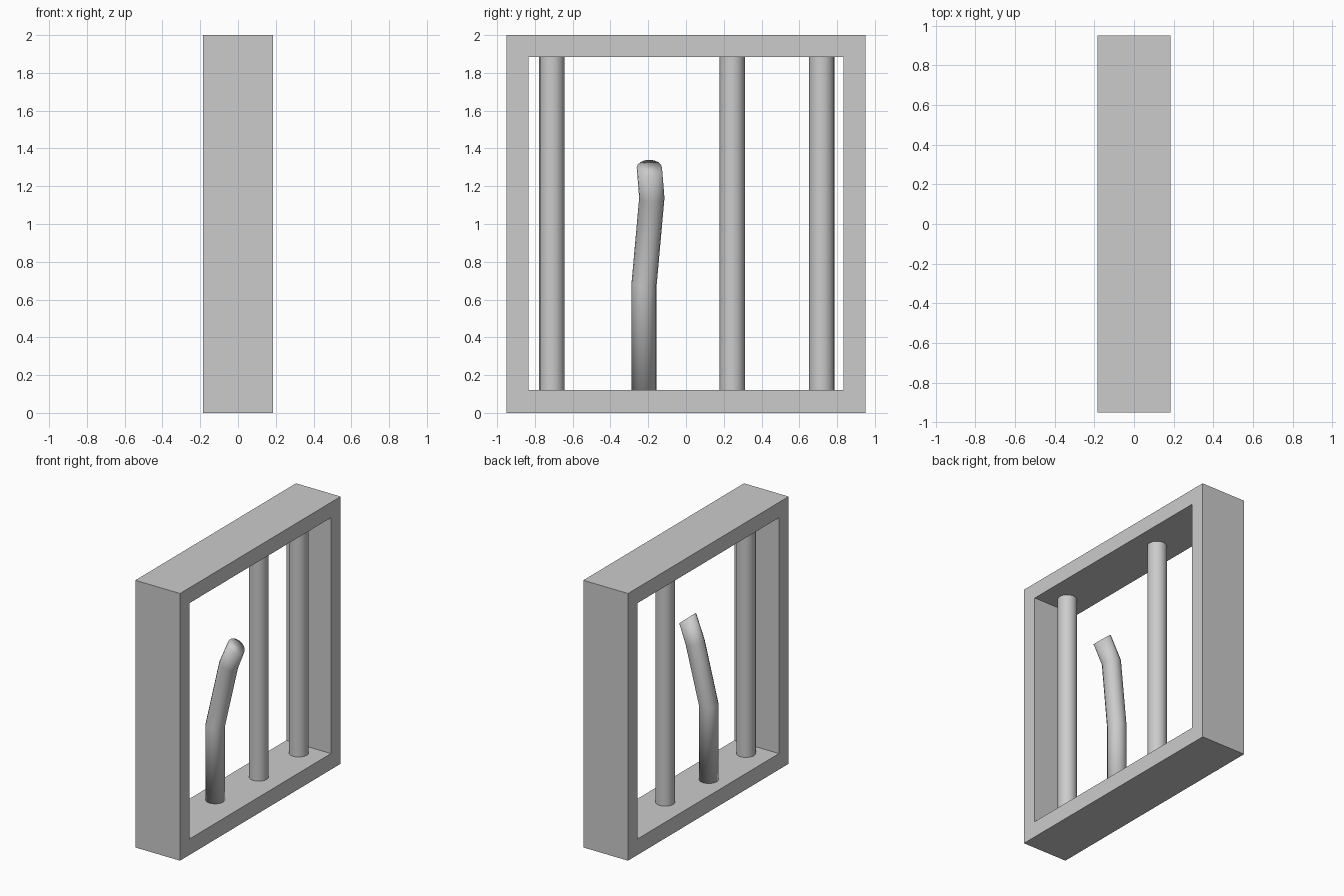
import bpy, bmesh
from math import cos, sin, pi, radians
from mathutils import Vector, Matrix

if "Cube" in bpy.data.objects:
    bpy.data.objects.remove(bpy.data.objects["Cube"])

SIDES = 16
R = 0.067
Z0, Z1 = 0.12, 1.885   # opening bottom and top


def add_object(name, bm):
    bmesh.ops.recalc_face_normals(bm, faces=bm.faces)
    me = bpy.data.meshes.new(name)
    bm.to_mesh(me)
    bm.free()
    ob = bpy.data.objects.new(name, me)
    bpy.context.collection.objects.link(ob)
    return ob


def tube(name, rings, smooth_caps=False):
    """Round bar through (centre, tilt about y in degrees) rings."""
    bm = bmesh.new()
    loops = []
    for centre, tilt in rings:
        rot = Matrix.Rotation(radians(tilt), 3, 'Y')
        loops.append([bm.verts.new(Vector(centre) + rot @ Vector(
            (R * cos(2 * pi * i / SIDES), R * sin(2 * pi * i / SIDES), 0)))
            for i in range(SIDES)])
    for a, b in zip(loops, loops[1:]):
        for i in range(SIDES):
            j = (i + 1) % SIDES
            bm.faces.new((a[i], a[j], b[j], b[i])).smooth = True
    for loop in (loops[0], loops[-1]):
        cap = bm.faces.new(loop)
        cap.smooth = smooth_caps
        if not smooth_caps:
            for e in cap.edges:
                e.smooth = False
    return add_object(name, bm)


# Rectangular window frame
bm = bmesh.new()
corners = [(-1, 0), (1, 0), (1, 1), (-1, 1)]


def frame_loop(x, half, bottom, top):
    return [bm.verts.new((x, s * half, top if t else bottom)) for s, t in corners]


loops = [frame_loop(-0.185, 0.95, 0, 2), frame_loop(0.185, 0.95, 0, 2),
         frame_loop(0.185, 0.835, Z0, Z1), frame_loop(-0.185, 0.835, Z0, Z1)]
for k in range(4):
    a, b = loops[k], loops[(k + 1) % 4]
    for i in range(4):
        j = (i + 1) % 4
        bm.faces.new((a[i], a[j], b[j], b[i]))
add_object("frame", bm)

# Straight bars
for n, y in enumerate((-0.71, 0.245, 0.718)):
    tube(f"bar_{n + 1}", [((0, y, Z0), 0), ((0, y, Z1), 0)])

# Broken, bent bar
tube("broken_bar", [((-0.033, -0.222, Z0), 0),
                    ((-0.033, -0.222, 0.68), 5),
                    ((0.05, -0.181, 1.138), 18),
                    ((0.122, -0.194, 1.297), 40)], smooth_caps=True)
